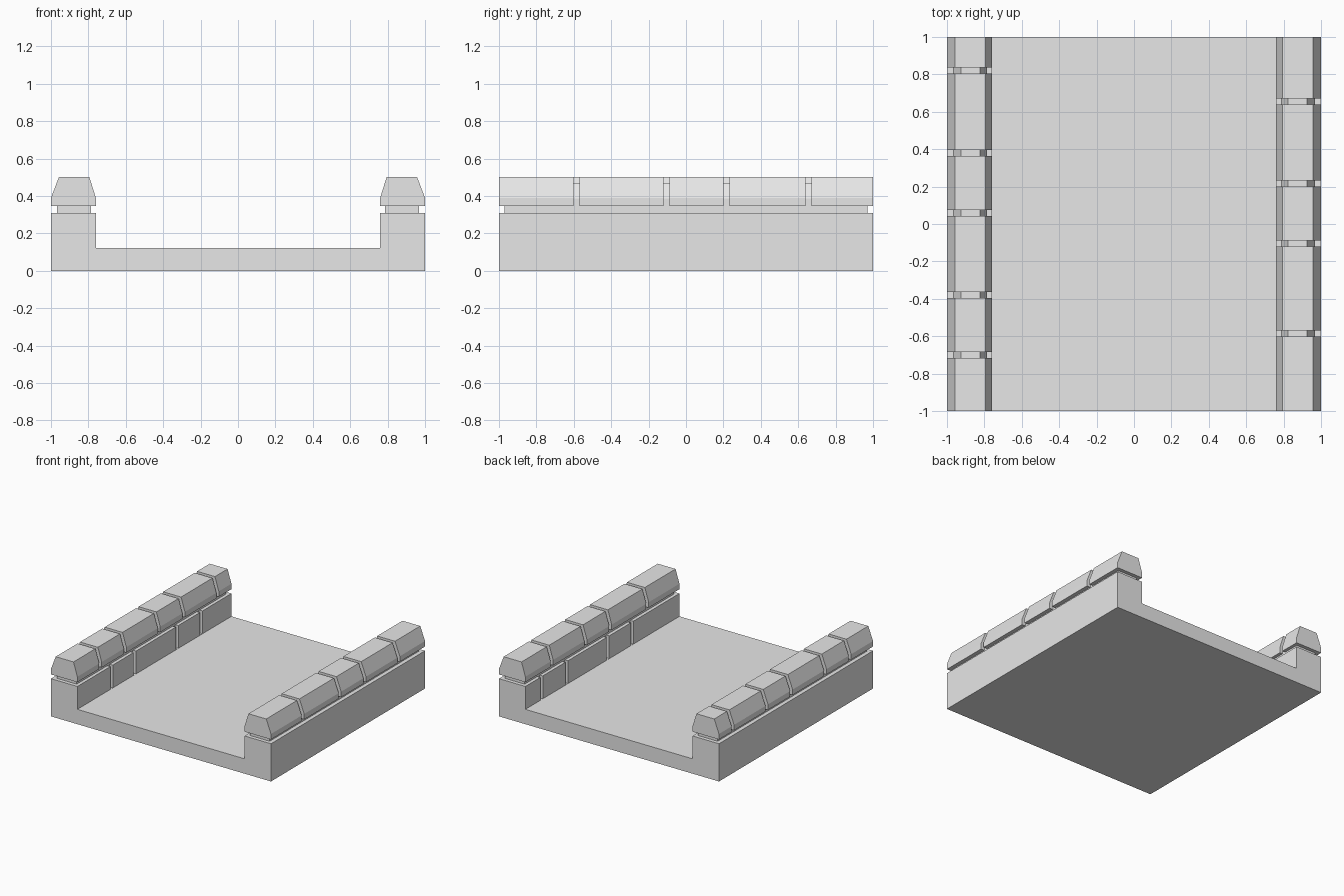
import bpy
import bmesh

cube = bpy.data.objects.get("Cube")
if cube:
    bpy.data.objects.remove(cube, do_unlink=True)

stone = bpy.data.materials.new("grey stone")
stone.use_nodes = True
GREY = (0.8, 0.8, 0.8, 1.0)
stone.diffuse_color = GREY
stone.node_tree.nodes["Principled BSDF"].inputs["Base Color"].default_value = GREY

FLOOR, WALL_TOP, INNER = 0.122, 0.31, 0.76
JOINT = 0.032   # width of every mortar joint
DEPTH = 0.03    # how far the joints are set back


def prism(name, blocks, side=1):
    """Extrude each (profile, y0, y1) along y into one object."""
    bm = bmesh.new()
    for profile, y0, y1 in blocks:
        face = bm.faces.new([bm.verts.new((side * x, y0, z)) for x, z in profile])
        out = bmesh.ops.extrude_face_region(bm, geom=[face])
        moved = [v for v in out["geom"] if isinstance(v, bmesh.types.BMVert)]
        bmesh.ops.translate(bm, verts=moved, vec=(0, y1 - y0, 0))
    bmesh.ops.recalc_face_normals(bm, faces=bm.faces)
    mesh = bpy.data.meshes.new(name)
    bm.to_mesh(mesh)
    bm.free()
    mesh.materials.append(stone)
    obj = bpy.data.objects.new(name, mesh)
    bpy.context.collection.objects.link(obj)
    return obj


# Deck and side walls share one U-shaped section
half = [(1, 0), (1, WALL_TOP), (INNER, WALL_TOP), (INNER, FLOOR)]
section = half + [(-x, z) for x, z in reversed(half)]
deck = prism("deck_and_walls", [(section, -1, 1)])

# Capstone section and the recessed core showing in its joints
cap = [(INNER, 0.345), (1, 0.345), (1, 0.39), (0.957, 0.502), (0.795, 0.502), (INNER, 0.39)]
core = [(0.787, WALL_TOP), (0.967, WALL_TOP), (0.967, 0.385),
        (0.925, 0.47), (0.823, 0.47), (0.787, 0.385)]

# Joint positions along y for each side
cap_joints = {1: [-0.585, -0.105, 0.217, 0.656],
              -1: [-0.70, -0.38, 0.06, 0.38, 0.82]}
wall_joints = {1: [-0.386, -0.072, 0.464, 0.79],
               -1: [-0.556, -0.255, 0.294, 0.608]}

for side, label in ((1, "left"), (-1, "right")):
    # Row of capstones between the joints
    starts = [-1] + [y + JOINT / 2 for y in cap_joints[side]]
    ends = [y - JOINT / 2 for y in cap_joints[side]] + [1]
    prism(label + "_capstones", [(cap, a, b) for a, b in zip(starts, ends)], side)
    prism(label + "_capstone_core", [(core, -1 + DEPTH, 1 - DEPTH)], side)

    # Vertical joints cut into the inner wall face
    low, high = FLOOR + 0.001, WALL_TOP + 0.05
    slot = [(INNER - 0.05, low), (INNER + DEPTH, low),
            (INNER + DEPTH, high), (INNER - 0.05, high)]
    cutter = prism(label + "_joint_cutter",
                   [(slot, y - JOINT / 2, y + JOINT / 2) for y in wall_joints[side]], side)
    cutter.hide_render = True
    cutter.hide_viewport = True
    cut = deck.modifiers.new(label + "_joints", "BOOLEAN")
    cut.operation = "DIFFERENCE"
    cut.solver = "EXACT"
    cut.object = cutter
